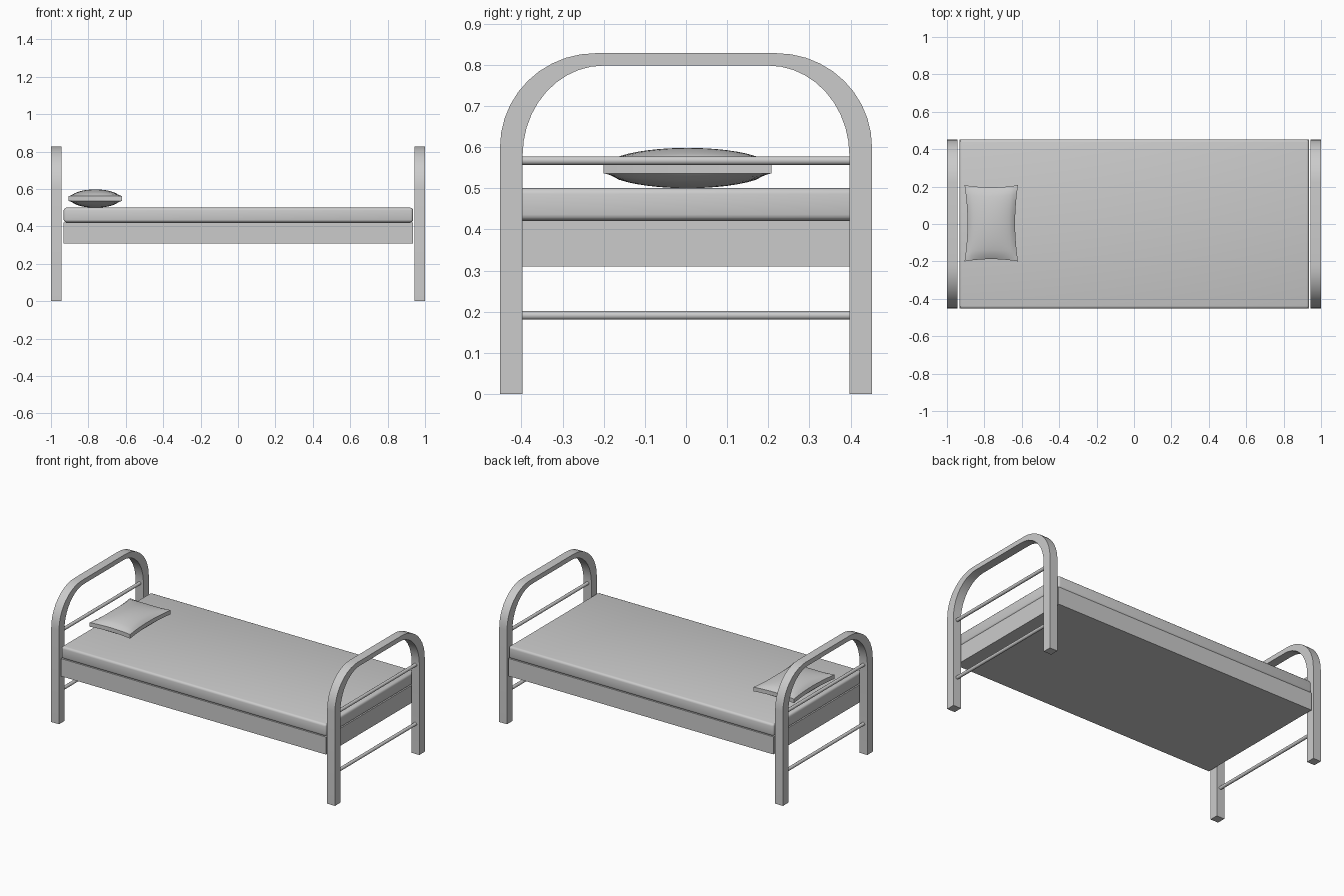
import bpy, bmesh
from math import sin, cos, pi, radians

if "Cube" in bpy.data.objects:
    bpy.data.objects.remove(bpy.data.objects["Cube"])


def finish(name, bm, smooth=True):
    bmesh.ops.recalc_face_normals(bm, faces=bm.faces)
    mesh = bpy.data.meshes.new(name)
    bm.to_mesh(mesh)
    bm.free()
    obj = bpy.data.objects.new(name, mesh)
    bpy.context.collection.objects.link(obj)
    if smooth:
        bpy.ops.object.select_all(action='DESELECT')
        obj.select_set(True)
        bpy.context.view_layer.objects.active = obj
        bpy.ops.object.shade_smooth_by_angle(angle=radians(35))
    return obj


def box(name, lo, hi, bevel=0.0):
    bm = bmesh.new()
    bmesh.ops.create_cube(bm, size=1)
    for v in bm.verts:
        v.co = [(a + b) / 2 + c * (b - a) for a, b, c in zip(lo, hi, v.co)]
    if bevel:
        bmesh.ops.bevel(bm, geom=bm.edges[:], offset=bevel, segments=3,
                        profile=0.5, affect='EDGES')
    return finish(name, bm, bool(bevel))


def arch(half_width, spring, flat, top, steps=10):
    """Open arch outline in y-z, from one foot over to the other."""
    arc = [(flat + (half_width - flat) * cos(a), spring + (top - spring) * sin(a))
           for a in (i * pi / 2 / steps for i in range(steps + 1))]
    side = [(half_width, 0)] + arc
    return side + [(-y, z) for y, z in reversed(side)]


def end_frame(name, x0, x1):
    bm = bmesh.new()
    outer, inner = arch(0.452, 0.60, 0.22, 0.828), arch(0.397, 0.58, 0.20, 0.798)
    rings = [[bm.verts.new((x, y, z)) for x, (y, z) in ((x0, o), (x1, o), (x1, i), (x0, i))]
             for o, i in zip(outer, inner)]
    for a, b in zip(rings, rings[1:]):
        for k in range(4):
            n = (k + 1) % 4
            bm.faces.new((a[k], a[n], b[n], b[k]))
    bm.faces.new(rings[0])
    bm.faces.new(rings[-1])
    return finish(name, bm)


def rail(name, x, z):
    bm = bmesh.new()
    bmesh.ops.create_cone(bm, cap_ends=True, segments=16, radius1=0.0105,
                          radius2=0.0105, depth=0.81)
    for v in bm.verts:
        v.co = (x + v.co.x, v.co.z, z + v.co.y)
    return finish(name, bm)


# Head and foot frames with their cross rails
for label, s in (("head", -1), ("foot", 1)):
    end_frame(label + "_frame", s * 0.945, s * 1.0)
    rail(label + "_upper_rail", s * 0.972, 0.567)
    rail(label + "_lower_rail", s * 0.972, 0.191)

# Bed base and mattress
box("bed_base", (-0.932, -0.452, 0.31), (0.936, 0.452, 0.422))
box("mattress", (-0.932, -0.452, 0.422), (0.936, 0.452, 0.5), 0.014)

# Pillow: domed both sides, pinched between the corners, with a thin edge band
bm = bmesh.new()
bmesh.ops.create_cube(bm, size=2)
bmesh.ops.subdivide_edges(bm, edges=bm.edges[:], cuts=15, use_grid_fill=True)
for v in bm.verts:
    u, w, t = v.co
    dome = (max(0, 1 - u * u) * max(0, 1 - w * w)) ** 0.6
    v.co = (-0.763 + 0.143 * u * (1 - 0.11 * (1 - w * w)),
            0.004 + 0.204 * w * (1 - 0.06 * (1 - u * u)),
            0.549 + t * (0.013 + 0.036 * dome))
finish("pillow", bm)
